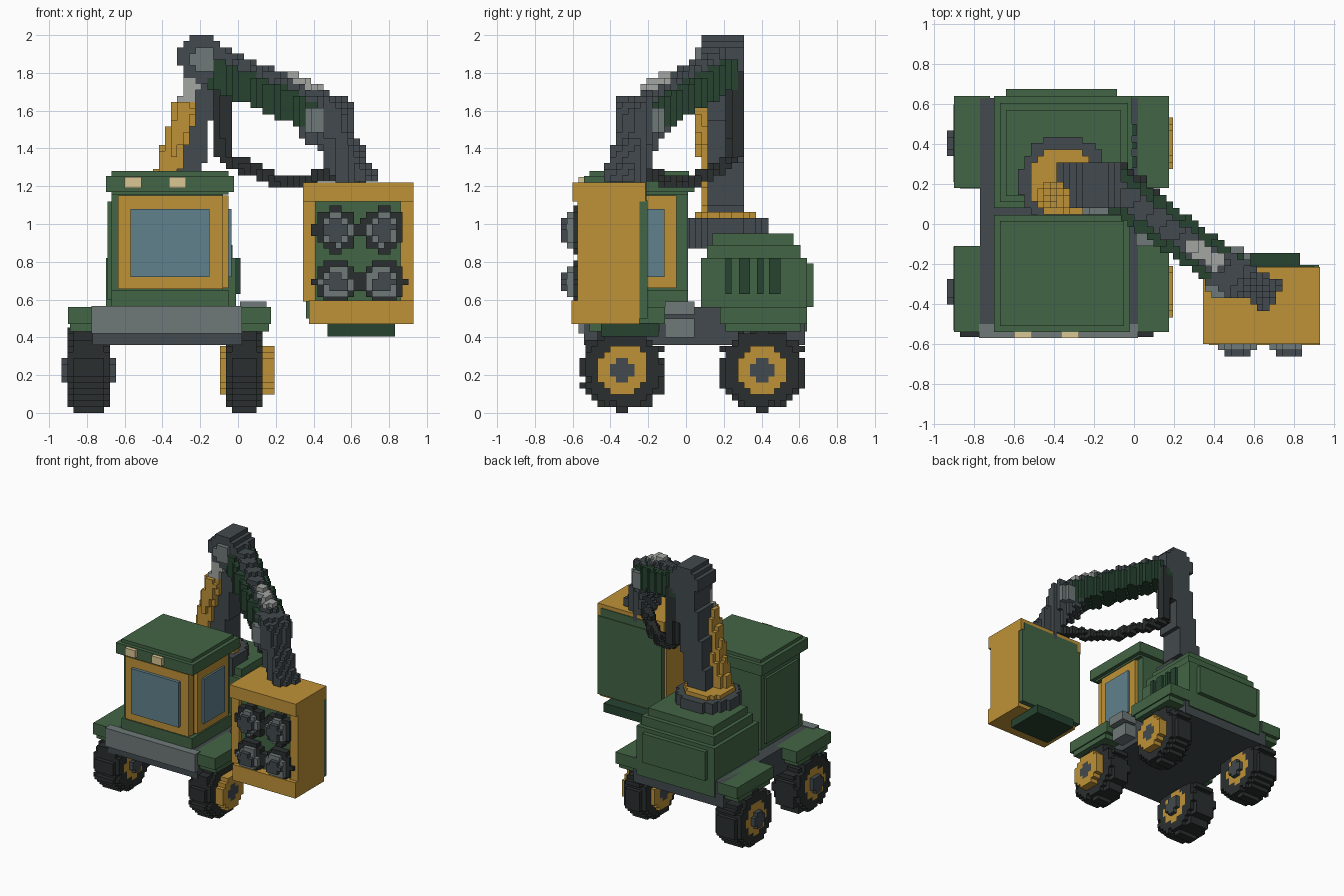
import bpy, math
from itertools import product
from mathutils import Vector

if "Cube" in bpy.data.objects:
    bpy.data.objects.remove(bpy.data.objects["Cube"])

V = 2 / 62                                # voxel edge
ORG = Vector((-0.935, -0.661, 0.0))       # grid corner
COL = {
    "green": (.055, .13, .06), "deep": (.02, .055, .03), "yellow": (.52, .29, .04),
    "dark": (.055, .068, .075), "black": (.024, .028, .028), "grey": (.16, .19, .19),
    "glass": (.12, .22, .27), "cream": (.7, .57, .3), "steel": (.36, .38, .36)}
MATS = {}
for key, c in COL.items():
    MATS[key] = bpy.data.materials.new(key)
    MATS[key].diffuse_color = (*c, 1)


def make(name, verts, faces, col):
    me = bpy.data.meshes.new(name)
    me.from_pydata(verts, [], faces)
    me.materials.append(MATS[col])
    ob = bpy.data.objects.new(name, me)
    bpy.context.collection.objects.link(ob)
    return ob


def cells_to_mesh(name, cells, col):
    """Outer skin of a set of grid cells."""
    verts, faces = {}, []
    for cell in cells:
        for a, s in product(range(3), (0, 1)):
            n = list(cell)
            n[a] += 2 * s - 1
            if tuple(n) in cells:
                continue
            quad = []
            for u, w in ((0, 0), (1, 0), (1, 1), (0, 1)):
                p = list(cell)
                p[a] += s
                p[(a + 1) % 3] += u
                p[(a + 2) % 3] += w
                quad.append(verts.setdefault(tuple(p), len(verts)))
            faces.append(quad if s else quad[::-1])
    return make(name, [ORG + Vector(p) * V for p in verts], faces, col)


def box(name, x, y, z, col):
    vs = list(product(x, y, z))
    fs = [(0, 1, 3, 2), (4, 6, 7, 5), (0, 4, 5, 1), (2, 3, 7, 6), (0, 2, 6, 4), (1, 5, 7, 3)]
    return make(name, vs, fs, col)


def bar_cells(p0, p1, a, b=None, inner=0, lugs=False):
    """Cells in a bar from p0 to p1: round radius a, or half width a / half height b."""
    p0, p1 = Vector(p0), Vector(p1)
    d = p1 - p0
    length = d.length
    d.normalize()
    side = d.cross(Vector((0, 0, 1))).normalized()
    up = side.cross(d)
    m = a + (b or a)
    rng = [range(math.floor((min(p0[i], p1[i]) - m - ORG[i]) / V),
                 math.ceil((max(p0[i], p1[i]) + m - ORG[i]) / V) + 1) for i in range(3)]
    out = set()
    for c in product(*rng):
        q = ORG + (Vector(c) + Vector((.5, .5, .5))) * V - p0
        t = q.dot(d)
        if not 0 <= t <= length:
            continue
        r = q - d * t
        if b is None:
            lim = a
            if lugs:
                lim -= 0 if math.cos(12 * math.atan2(r.z, r.y)) > -.2 else .02
                lim -= .03 if min(t, length - t) < V else 0
            ok = inner <= r.length <= lim
        else:
            ok = abs(r.dot(side)) <= a and abs(r.dot(up)) <= b
        if ok and c[2] >= 0:
            out.add(c)
    return out


def bar(name, col, *args, **kw):
    return cells_to_mesh(name, bar_cells(*args, **kw), col)


# wheels: the left pair has long hubs, the right pair has raised rims
for end, y in (("front", -.335), ("rear", .403)):
    for sd, t0, t1, rim, hub in (("left", -.90, -.675, 0, .033), ("right", -.05, .145, .033, .033)):
        def disc(part, col, e, r, **kw):
            bar(f"{end}_{sd}_{part}", col, (t0 - e, y, .23), (t1 + e, y, .23), r, **kw)
        disc("tyre", "black", 0, .238, inner=.12, lugs=True)
        disc("rim", "yellow", rim, .135, inner=.06)
        disc("hub", "dark", hub, .065)

# chassis, bumper, side step
box("chassis", (-.77, .02), (-.54, .63), (.36, .56), "dark")
box("front_bumper", (-.775, .02), (-.57, -.5), (.42, .565), "grey")
box("side_step_upper", (.01, .15), (-.11, .045), (.52, .59), "grey")
box("side_step_lower", (.01, .12), (-.11, .045), (.40, .50), "grey")

# fenders
for end, y0, y1 in (("front", -.54, -.11), ("rear", .18, .64)):
    for sd, x0, x1 in (("left", -.90, -.72), ("right", -.02, .175)):
        box(f"{end}_{sd}_fender", (x0, x1), (y0, y1), (.47, .56), "green")
        box(f"{end}_{sd}_fender_lip", (x0 + .01, x1 - .01), (y0 + .03, y1 - .03), (.43, .48), "green")

# engine housing with stepped top, rear panel and vents
box("engine_body", (-.70, -.01), (.08, .64), (.43, .82), "green")
box("engine_rear_panel", (-.64, -.085), (.62, .675), (.56, .79), "green")
box("engine_top_lower", (-.67, -.03), (.11, .605), (.81, .89), "green")
box("engine_top_upper", (-.64, -.065), (.14, .57), (.88, .95), "green")
for y0, y1 in ((.21, .24), (.28, .34), (.375, .41), (.44, .50)):
    box("engine_vent", (-.05, .012), (y0, y1), (.63, .82), "deep")

# cabin
box("cabin_body", (-.67, -.08), (-.48, .01), (.55, 1.18), "green")
box("cabin_sill", (-.67, -.05), (-.51, .01), (.55, .65), "green")
box("cabin_header", (-.67, -.05), (-.51, .01), (1.155, 1.2), "green")
box("cabin_left_panel", (-.69, -.6), (-.44, -.03), (.60, 1.12), "green")
box("roof_eave", (-.70, -.02), (-.54, .045), (1.17, 1.255), "green")
box("roof_top", (-.67, -.05), (-.51, .015), (1.25, 1.28), "green")
for x in (-.60, -.365):
    box("roof_lamp", (x, x + .09), (-.57, -.52), (1.19, 1.25), "cream")
box("front_window_frame", (-.635, -.08), (-.51, -.45), (.655, 1.15), "yellow")
box("front_window", (-.57, -.15), (-.535, -.45), (.72, 1.08), "glass")
box("side_window_frame", (-.12, -.05), (-.44, -.05), (.66, 1.15), "yellow")
box("side_window", (-.12, -.035), (-.38, -.115), (.72, 1.08), "glass")

# slewing ring
bar("turret_ring", "dark", (-.35, .22, .88), (-.35, .22, 1.02), .225)
bar("turret_plate", "yellow", (-.35, .21, 1.01), (-.35, .21, 1.06), .175)

# boom post, head and lift cylinder
bar("boom_post", "dark", (-.31, .21, 1.03), (-.19, .21, 1.85), .105, .09)
bar("boom_head", "dark", (-.19, .085, 1.88), (-.19, .31, 1.88), .125)
bar("boom_head_pin", "grey", (-.185, .05, 1.87), (-.185, .1, 1.87), .07)
bar("lift_cylinder", "yellow", (-.43, .15, 1.04), (-.275, .11, 1.64), .065)
bar("lift_rod", "steel", (-.28, .11, 1.62), (-.22, .12, 1.82), .045)

# second arm: green flanks around a raised dark spine
A, B = Vector((-.17, .23, 1.83)), Vector((.46, -.23, 1.56))
d = (B - A).normalized()
lat = d.cross(Vector((0, 0, 1))).normalized()
up = lat.cross(d)
bar("arm_flanks", "deep", A, B, .105, .08)
bar("arm_spine", "dark", A + up * .05, B + up * .05, .055, .075)
bar("arm_rod", "steel", A + d * .53 + up * .12, B + up * .12 - d * .08, .045)

# elbow, pin and drop arm
E = Vector((.47, -.24, 1.55))
out = lat if lat.y < 0 else -lat
bar("elbow", "dark", E - lat * .1, E + lat * .1, .13)
bar("elbow_pin", "grey", E - out * .13, E + out * .135, .065)
bar("drop_arm", "dark", E, (.64, -.33, 1.2), .085, .09)

# hydraulic hose
path = [(-.09, .27, 1.8), (-.085, .26, 1.35), (.02, .2, 1.31), (.2, .05, 1.23),
        (.33, -.06, 1.215), (.45, -.18, 1.26), (.56, -.28, 1.27)]
hose = bar_cells(path[0], path[1], .05, .035)
for p, q in zip(path[1:], path[2:]):
    hose |= bar_cells(p, q, .035)
    hose |= bar_cells(Vector(q) - Vector((.03, 0, 0)), Vector(q) + Vector((.03, 0, 0)), .03)
cells_to_mesh("hose", hose, "black")

# lamp box
box("lamp_box_core", (.38, .90), (-.54, -.21), (.50, 1.19), "green")
box("lamp_box_top", (.345, .93), (-.60, -.215), (1.12, 1.22), "yellow")
box("lamp_box_bottom", (.375, .93), (-.605, -.245), (.47, .595), "yellow")
box("lamp_box_left", (.345, .41), (-.575, -.245), (.59, 1.13), "yellow")
box("lamp_box_right", (.86, .93), (-.575, -.245), (.59, 1.13), "yellow")
box("lamp_box_back", (.36, .925), (-.26, -.205), (.50, 1.125), "green")
box("lamp_box_foot", (.475, .83), (-.45, -.145), (.405, .475), "deep")

# four round lamps
for x, z in product((.52, .77), (.69, .97)):
    bar("lamp_ring", "black", (x, -.54, z), (x, -.605, z), .118)
    bar("lamp_lens", "grey", (x, -.56, z), (x, -.64, z), .085)
    bar("lamp_centre", "dark", (x, -.6, z), (x, -.665, z), .055)

for m in bpy.data.materials:
    if m.users and not m.is_grease_pencil:
        m.use_nodes = True
        m.node_tree.nodes["Principled BSDF"].inputs["Base Color"].default_value = m.diffuse_color
